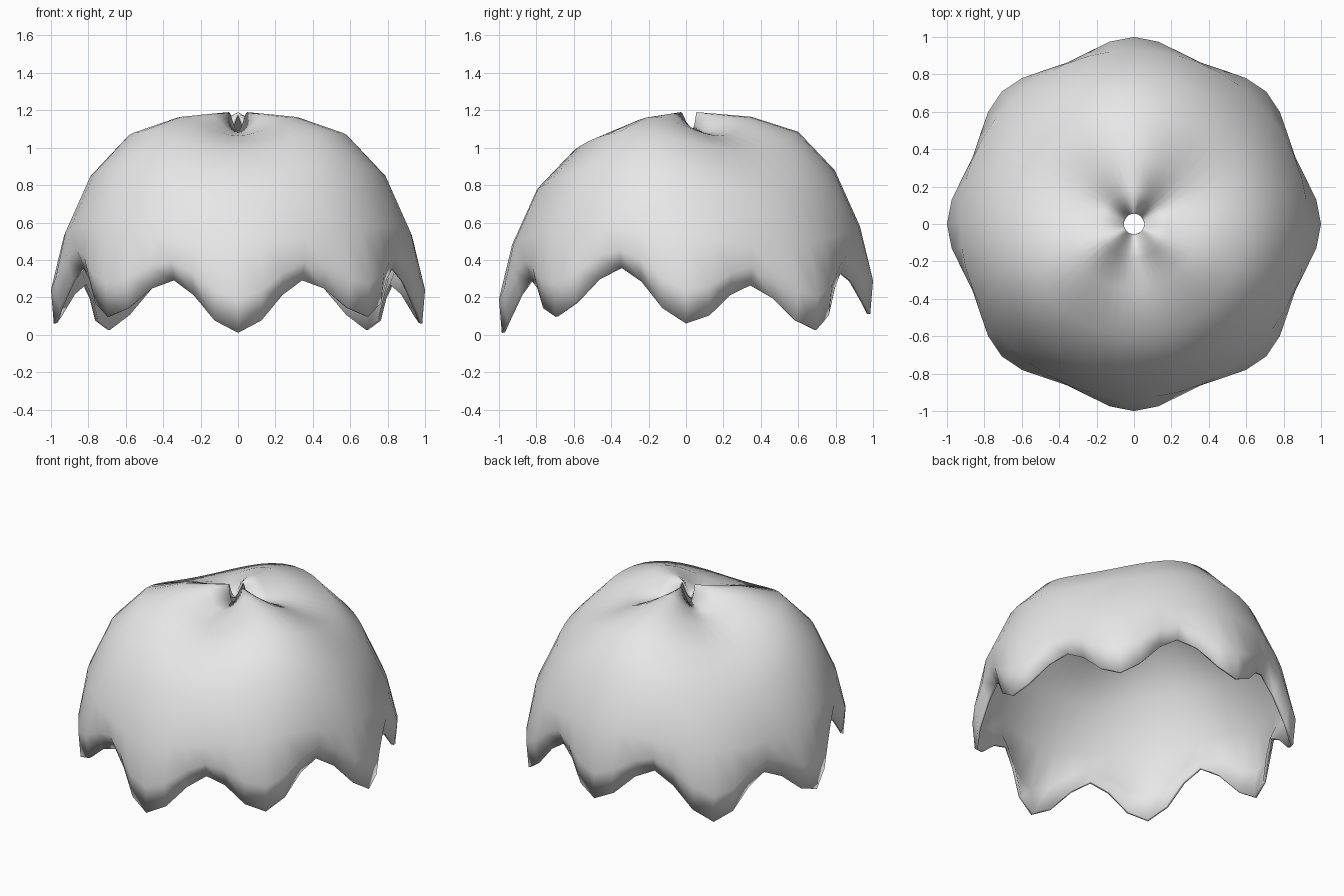
import bpy, bmesh
from math import sin, cos, pi

cube = bpy.data.objects.get("Cube")
if cube:
    bpy.data.objects.remove(cube)

SEGMENTS = 48   # six columns per hem scallop
LOBES = 8       # scallops round the hem
FOLDS = 3       # soft folds pinched in at the crown

# Rows from crown hole to hem: radius, height, radius scallop, height scallop
ROWS = [
    (0.055, 1.14, 0, 0),
    (0.18, 1.13, 0, 0),
    (0.35, 1.115, 0, 0),
    (0.60, 1.035, 0, 0),
    (0.795, 0.83, 0, 0),
    (0.93, 0.53, 0, 0),
    (0.967, 0.325, 0.033, -0.085),
    (0.94, 0.185, 0.045, -0.125),
]
FOLD_HEIGHT = 0.05


def cap_point(row, a):
    radius, height, flare, dip = row
    scallop = cos(LOBES * a)
    r = radius + flare * scallop
    z = height + dip * scallop + FOLD_HEIGHT * cos(FOLDS * (a - pi / 2))
    return r * cos(a), r * sin(a), z


# Fabric colour
grey = bpy.data.materials.new("light_grey")
grey.use_nodes = True
colour = (0.8, 0.8, 0.8, 1)
grey.diffuse_color = colour
grey.node_tree.nodes["Principled BSDF"].inputs["Base Color"].default_value = colour

# Scalloped dome, open at the crown and below
bm = bmesh.new()
rings = [[bm.verts.new(cap_point(row, 2 * pi * i / SEGMENTS)) for i in range(SEGMENTS)]
         for row in ROWS]
for upper, lower in zip(rings, rings[1:]):
    for i in range(SEGMENTS):
        j = (i + 1) % SEGMENTS
        bm.faces.new((upper[i], lower[i], lower[j], upper[j]))
for face in bm.faces:
    face.smooth = True
mesh = bpy.data.meshes.new("scalloped_dome")
bm.to_mesh(mesh)
bm.free()
mesh.materials.append(grey)
dome = bpy.data.objects.new("scalloped_dome", mesh)
bpy.context.collection.objects.link(dome)

# Thin wall
wall = dome.modifiers.new("wall", 'SOLIDIFY')
wall.thickness = 0.018
wall.offset = -1
